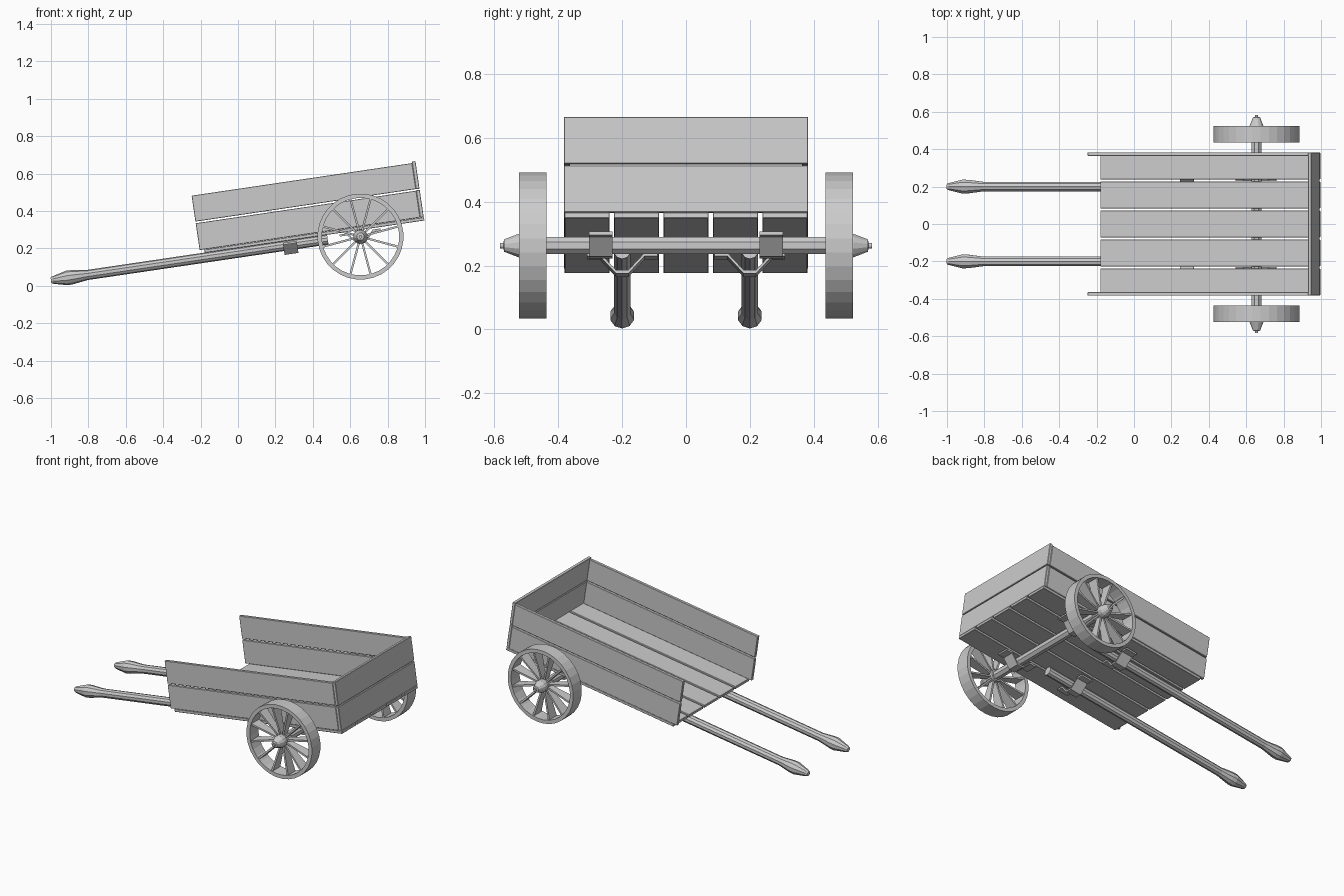
import bpy, bmesh, math
from mathutils import Matrix, Vector

if "Cube" in bpy.data.objects:
    bpy.data.objects.remove(bpy.data.objects["Cube"])

TILT = Matrix.Rotation(math.radians(-8.4), 4, 'Y')   # bed and shafts slope up to +x
AXLE_X, AXLE_Z = 0.655, 0.263


def finish(bm, name, mat=None):
    bmesh.ops.recalc_face_normals(bm, faces=bm.faces)
    me = bpy.data.meshes.new(name)
    bm.to_mesh(me)
    bm.free()
    if mat:
        me.transform(mat)
    ob = bpy.data.objects.new(name, me)
    bpy.context.collection.objects.link(ob)
    return ob


def board(name, u, v, w):
    """Box given by its min/max ranges in the tilted frame."""
    bm = bmesh.new()
    bmesh.ops.create_cube(bm, size=1)
    for p in bm.verts:
        p.co = [(r[0] + r[1]) / 2 + c * (r[1] - r[0]) for r, c in zip((u, v, w), p.co)]
    bmesh.ops.bevel(bm, geom=bm.edges[:], offset=0.002, segments=1, affect='EDGES')
    return finish(bm, name, TILT)


def lathe(name, profile, sides, mat, closed=False):
    """Revolve (distance, radius) points around local x."""
    bm = bmesh.new()
    rings = []
    for d, r in profile:
        rings.append([bm.verts.new((d, r * math.cos(a), r * math.sin(a)))
                      for a in ((i + 0.5) * 2 * math.pi / sides for i in range(sides))])
    pairs = list(zip(rings, rings[1:]))
    if closed:
        pairs.append((rings[-1], rings[0]))
    else:
        bm.faces.new(rings[0])
        bm.faces.new(rings[-1])
    for a, b in pairs:
        for i in range(sides):
            j = (i + 1) % sides
            bm.faces.new((a[i], a[j], b[j], b[i]))
    return finish(bm, name, mat)


def strap(name, mat):
    """Bent metal strap: profile in local x/z, 0.075 wide along y."""
    pts = [(-.11, .192), (-.07, .192), (-.02, .138), (.02, .138), (.07, .192), (.11, .192)]
    bm = bmesh.new()
    rows = [[bm.verts.new((a, y, w + dz)) for y, dz in
             ((-.0375, -.011), (.0375, -.011), (.0375, 0), (-.0375, 0))] for a, w in pts]
    bm.faces.new(rows[0])
    bm.faces.new(rows[-1])
    for p, q in zip(rows, rows[1:]):
        for i in range(4):
            j = (i + 1) % 4
            bm.faces.new((p[i], p[j], q[j], q[i]))
    return finish(bm, name, mat)


# floor planks
for i in range(5):
    y = (i - 2) * 0.155
    board("floor_plank", (-0.15, 1.037), (y - 0.071, y + 0.071), (0.2, 0.218))

# side and end boards
for w in ((0.219, 0.364), (0.373, 0.513)):
    for s in (-1, 1):
        board("side_board", (-0.175, 1.017), sorted((s * 0.364, s * 0.383)), w)
for w in ((0.219, 0.366), (0.372, 0.521)):
    board("end_board", (1.017, 1.036), (-0.382, 0.382), w)

# axle
SIDE = Matrix.Rotation(math.radians(90), 4, 'Z')
hub_mat = Matrix.Translation((AXLE_X, 0, AXLE_Z)) @ SIDE
lathe("axle", [(-0.5, 0.029), (0.5, 0.029)], 8, hub_mat)

for s in (-1, 1):
    # pulling shaft with shaped grip, and its strap
    lathe("shaft", [(-0.985, 0.015), (-0.975, 0.02), (-0.9, 0.039), (-0.87, 0.038),
                    (-0.79, 0.027), (0.511, 0.027)], 10,
          TILT @ Matrix.Translation((0, s * 0.2, 0.175)))
    strap("shaft_strap", TILT @ Matrix.Translation((0.308, s * 0.2, 0)) @ SIDE)
    strap("axle_strap", TILT @ Matrix.Translation((0.687, s * 0.267, 0)))

    # wheel rim and hub
    wheel = hub_mat @ Matrix.Rotation(0 if s > 0 else math.pi, 4, 'Z')
    lathe("wheel_rim", [(0.437, 0.23), (0.523, 0.23), (0.523, 0.207), (0.437, 0.207)],
          32, wheel, closed=True)
    lathe("wheel_hub", [(0.445, 0.038), (0.525, 0.038), (0.57, 0.02), (0.572, 0.009),
                        (0.582, 0.009)], 12, wheel)

    # blade spokes, wider at the rim
    bm = bmesh.new()
    for i in range(12):
        geo = bmesh.ops.create_cube(bm, size=1)
        rot = Matrix.Rotation((i + 0.5) * math.pi / 6, 3, 'X')
        for p in geo['verts']:
            outer = p.co.z > 0
            p.co = rot @ Vector((0.48 + p.co.x * (0.074 if outer else 0.036),
                                 p.co.y * 0.011, 0.21 if outer else 0.03))
    finish(bm, "wheel_spokes", wheel)
